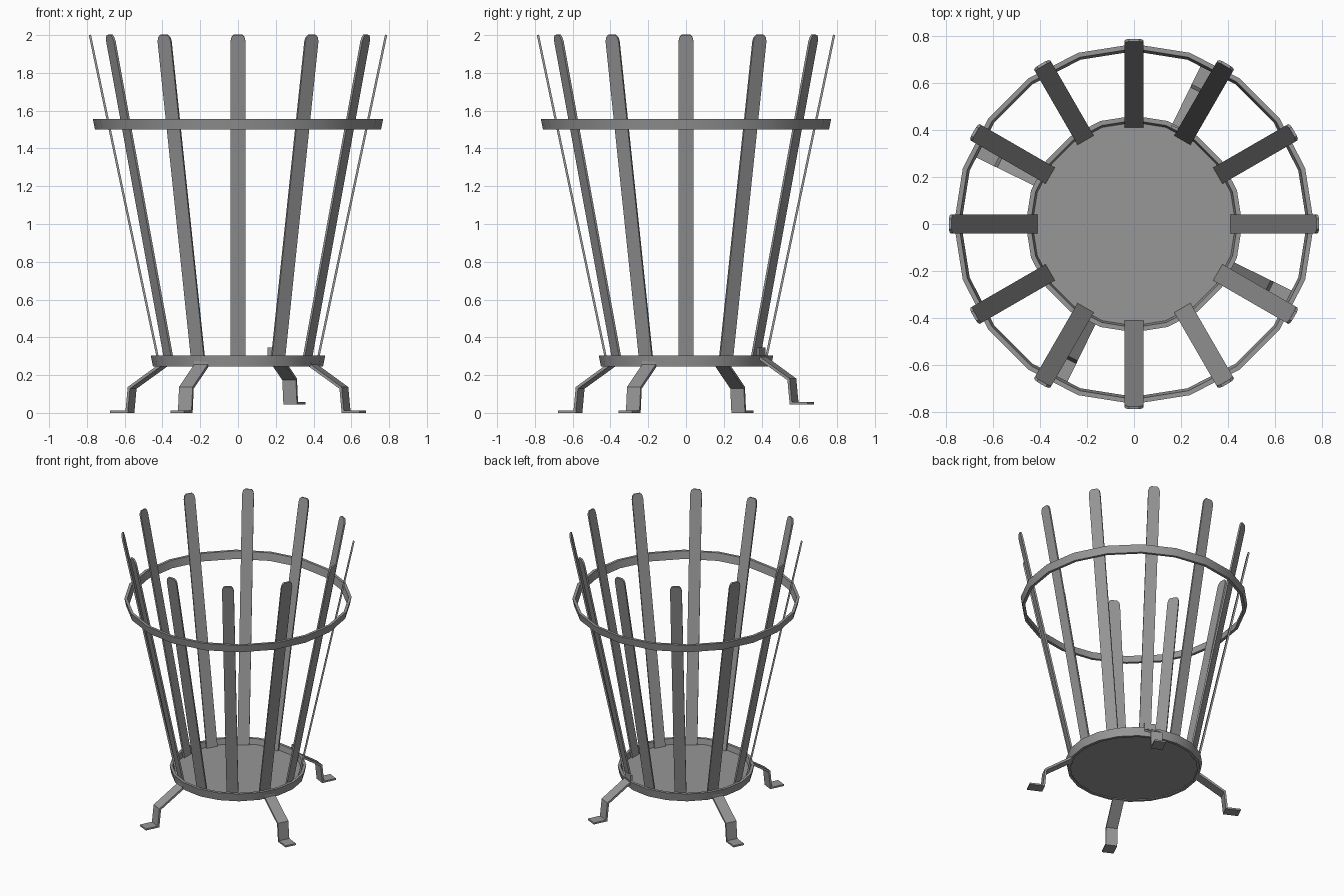
import bpy, bmesh, math
from mathutils import Matrix, Vector

cube = bpy.data.objects.get("Cube")
if cube:
    bpy.data.objects.remove(cube, do_unlink=True)

steel = bpy.data.materials.new("grey steel")
steel.use_nodes = True
GREY = (0.31, 0.31, 0.31, 1)
steel.diffuse_color = GREY
steel.node_tree.nodes["Principled BSDF"].inputs["Base Color"].default_value = GREY

SIDES = 20


def finish(name, bm, angle=0.0, lift=0.0, smooth=False):
    """Turn a bmesh into a steel object, spun about the vertical axis."""
    bmesh.ops.recalc_face_normals(bm, faces=bm.faces)
    bm.transform(Matrix.Translation((0, 0, lift)) @ Matrix.Rotation(angle, 4, "Z"))
    mesh = bpy.data.meshes.new(name)
    bm.to_mesh(mesh)
    bm.free()
    mesh.materials.append(steel)
    obj = bpy.data.objects.new(name, mesh)
    bpy.context.collection.objects.link(obj)
    if smooth:
        bpy.ops.object.select_all(action="DESELECT")
        obj.select_set(True)
        bpy.context.view_layer.objects.active = obj
        bpy.ops.object.shade_smooth_by_angle(angle=math.radians(30))
    return obj


def hoop(name, low, high, r_low, r_high, thick):
    """Flat band bent into a slightly flared hoop."""
    section = [(r_low, low), (r_high, high), (r_high - thick, high), (r_low - thick, low)]
    bm = bmesh.new()
    loops = []
    for i in range(SIDES):
        a = math.tau * i / SIDES
        loops.append([bm.verts.new((r * math.cos(a), r * math.sin(a), z)) for r, z in section])
    for i in range(SIDES):
        p, q = loops[i], loops[(i + 1) % SIDES]
        for k in range(4):
            n = (k + 1) % 4
            bm.faces.new((p[k], q[k], q[n], p[n]))
    finish(name, bm, smooth=True)


def extrude(bm, points, offset):
    """Solid made by sweeping a planar outline along an offset."""
    face = bm.faces.new([bm.verts.new(p) for p in points])
    new = bmesh.ops.extrude_face_region(bm, geom=[face])["geom"]
    bmesh.ops.translate(bm, vec=offset, verts=[v for v in new if isinstance(v, bmesh.types.BMVert)])


def slat(name, angle):
    """Leaning flat bar with a clipped, rounded top."""
    foot, tip = Vector((0.422, 0, 0.25)), Vector((0.79, 0, 2.0))
    along = tip - foot
    length = along.length
    along.normalize()
    half = [(0.04, 0), (0.04, length - 0.035), (0.034, length - 0.012), (0.022, length)]
    outline = half + [(-y, d) for y, d in reversed(half)]
    bm = bmesh.new()
    inward = Vector((-along.z, 0, along.x)) * 0.012
    extrude(bm, [foot + along * d + Vector((0, y, 0)) for y, d in outline], inward)
    finish(name, bm, angle)


def leg(name, angle, lift):
    """Strip folded into tab, sloping arm, shin and foot."""
    upper = [(0.45, 0.30), (0.45, 0.255), (0.63, 0.137), (0.643, 0.012), (0.735, 0.012)]
    lower = [(0.735, 0), (0.63, 0), (0.617, 0.128), (0.437, 0.245), (0.437, 0.30)]
    bm = bmesh.new()
    extrude(bm, [(r, -0.04, z) for r, z in upper + lower], (0, 0.08, 0))
    finish(name, bm, angle, lift)


# Hoops
hoop("lower_hoop", 0.245, 0.305, 0.45, 0.462, 0.02)
hoop("upper_hoop", 1.5, 1.555, 0.757, 0.768, 0.02)

# Base plate
bm = bmesh.new()
bmesh.ops.create_cone(bm, cap_ends=True, segments=SIDES, radius1=0.436, radius2=0.436, depth=0.012,
                      matrix=Matrix.Translation((0, 0, 0.258)) @ Matrix.Rotation(math.pi / 2, 4, "Z"))
finish("base_plate", bm, smooth=True)

# Slats around the basket
for i in range(12):
    slat(f"slat_{i + 1}", math.tau * i / 12)

# Legs, one of them set slightly higher
for i in range(4):
    leg(f"leg_{i + 1}", math.radians(-26 + 90 * i), 0.045 if i == 1 else 0.0)
